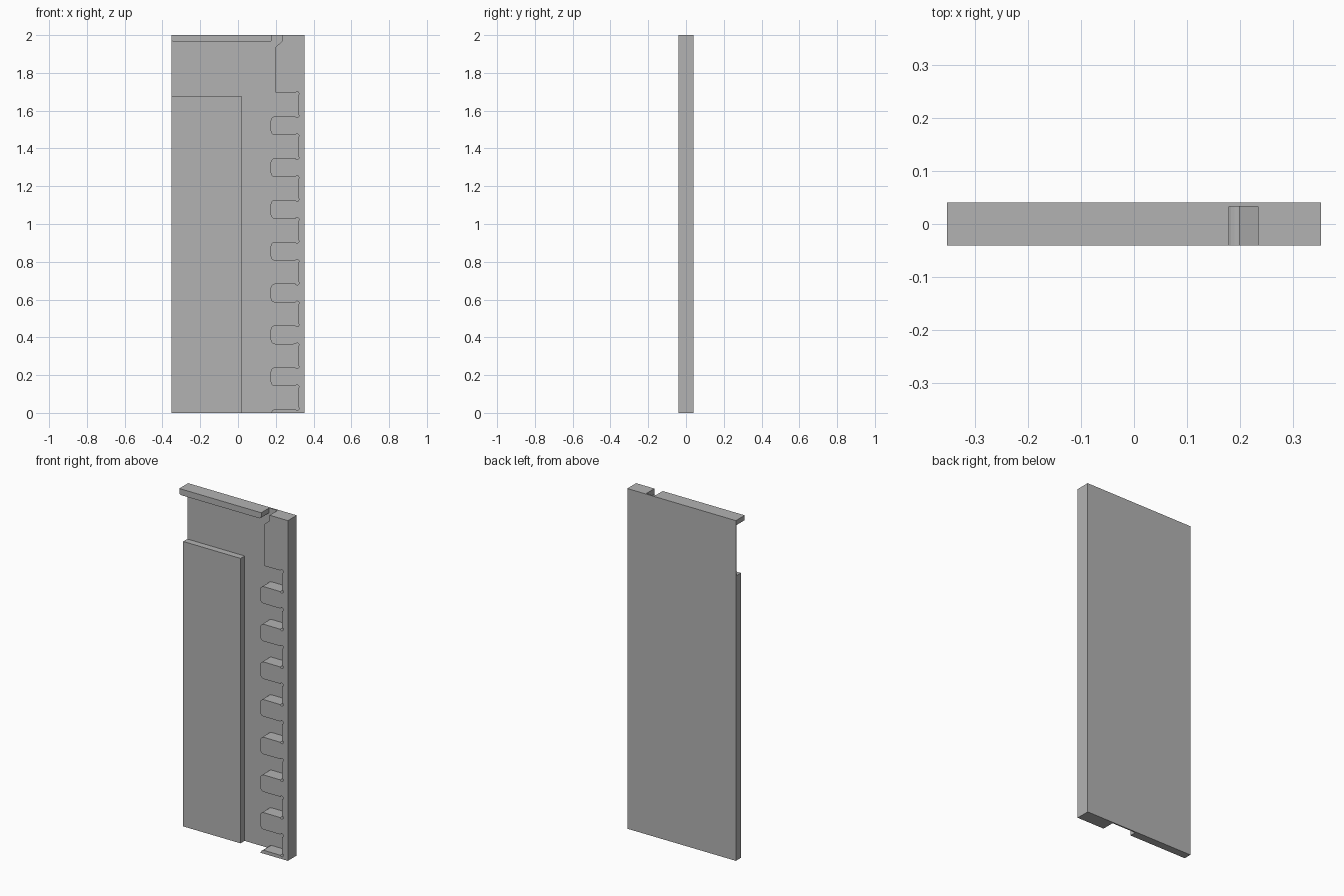
import bpy, bmesh, math

cube = bpy.data.objects.get("Cube")
if cube:
    bpy.data.objects.remove(cube, do_unlink=True)

grey = bpy.data.materials.new("plain grey")
grey.use_nodes = True
colour = (0.45, 0.45, 0.45, 1)
grey.diffuse_color = colour
grey.node_tree.nodes["Principled BSDF"].inputs["Base Color"].default_value = colour

SIDE, BACK, FLOOR, FRONT, TOP = 0.353, 0.041, 0.033, -0.041, 2.0


def extrude_profile(name, points, front, back):
    """Extrude an outline of (x, z) points from the front to the back."""
    bm = bmesh.new()
    face = bm.faces.new([bm.verts.new((x, front, z)) for x, z in points])
    new = bmesh.ops.extrude_face_region(bm, geom=[face])["geom"]
    verts = [v for v in new if isinstance(v, bmesh.types.BMVert)]
    bmesh.ops.translate(bm, verts=verts, vec=(0, back - front, 0))
    bmesh.ops.recalc_face_normals(bm, faces=bm.faces)
    mesh = bpy.data.meshes.new(name)
    bm.to_mesh(mesh)
    bm.free()
    mesh.materials.append(grey)
    obj = bpy.data.objects.new(name, mesh)
    bpy.context.collection.objects.link(obj)
    return obj


def rectangle(x0, x1, z0, z1):
    return [(x0, z0), (x1, z0), (x1, z1), (x0, z1)]


def arc(cx, cz, radius, start, end, steps=5):
    angles = [math.radians(start + (end - start) * i / steps) for i in range(steps + 1)]
    return [(cx + radius * math.cos(a), cz + radius * math.sin(a)) for a in angles]


# Thin back plate and the raised panel on it
extrude_profile("back_plate", rectangle(-SIDE, SIDE, 0, TOP), FLOOR, BACK)
extrude_profile("raised_panel", rectangle(-SIDE, 0.02, 0, 1.675), -0.005, FLOOR)

# Top rail with rounded lower corners
r = 0.014
rail = [(-SIDE, TOP)] + arc(-SIDE + r, 1.964 + r, r, 180, 270)
rail += arc(0.18 - r, 1.964 + r, r, 270, 360) + [(0.18, TOP)]
extrude_profile("top_rail", rail, FRONT, FLOOR)

# Toothed side strip: upper block, then slots with relieved inner corners
TIP, WALL, TOOTH, PITCH, FIRST = 0.173, 0.313, 0.1, 0.2214, 1.57
RELIEF, ROUND = 0.010, 0.024
strip = [(SIDE, 0), (SIDE, TOP), (0.234, TOP), (0.234, 1.968), (0.198, 1.936)]
strip += arc(0.198 + 0.008, 1.693 + 0.008, 0.008, 180, 270, 3)
slot_top = 1.693
for i in range(8):
    tooth_top = FIRST - i * PITCH
    # relief cuts at the top and bottom of the slot
    strip += arc(WALL, slot_top - 0.003, RELIEF, 160, -70, 8)
    strip += arc(WALL, tooth_top + 0.003, RELIEF, 70, -160, 8)
    if i < 7:
        slot_top = tooth_top - TOOTH
        strip += arc(TIP + ROUND, tooth_top - ROUND, ROUND, 90, 180)
        strip += arc(TIP + ROUND, slot_top + ROUND, ROUND, 180, 270)
    else:
        # the lowest tooth is cut off by the bottom edge
        strip += [(TIP + 0.02, tooth_top), (TIP + 0.008, tooth_top * 0.6), (TIP + 0.002, 0)]
extrude_profile("toothed_strip", strip, FRONT, FLOOR)
